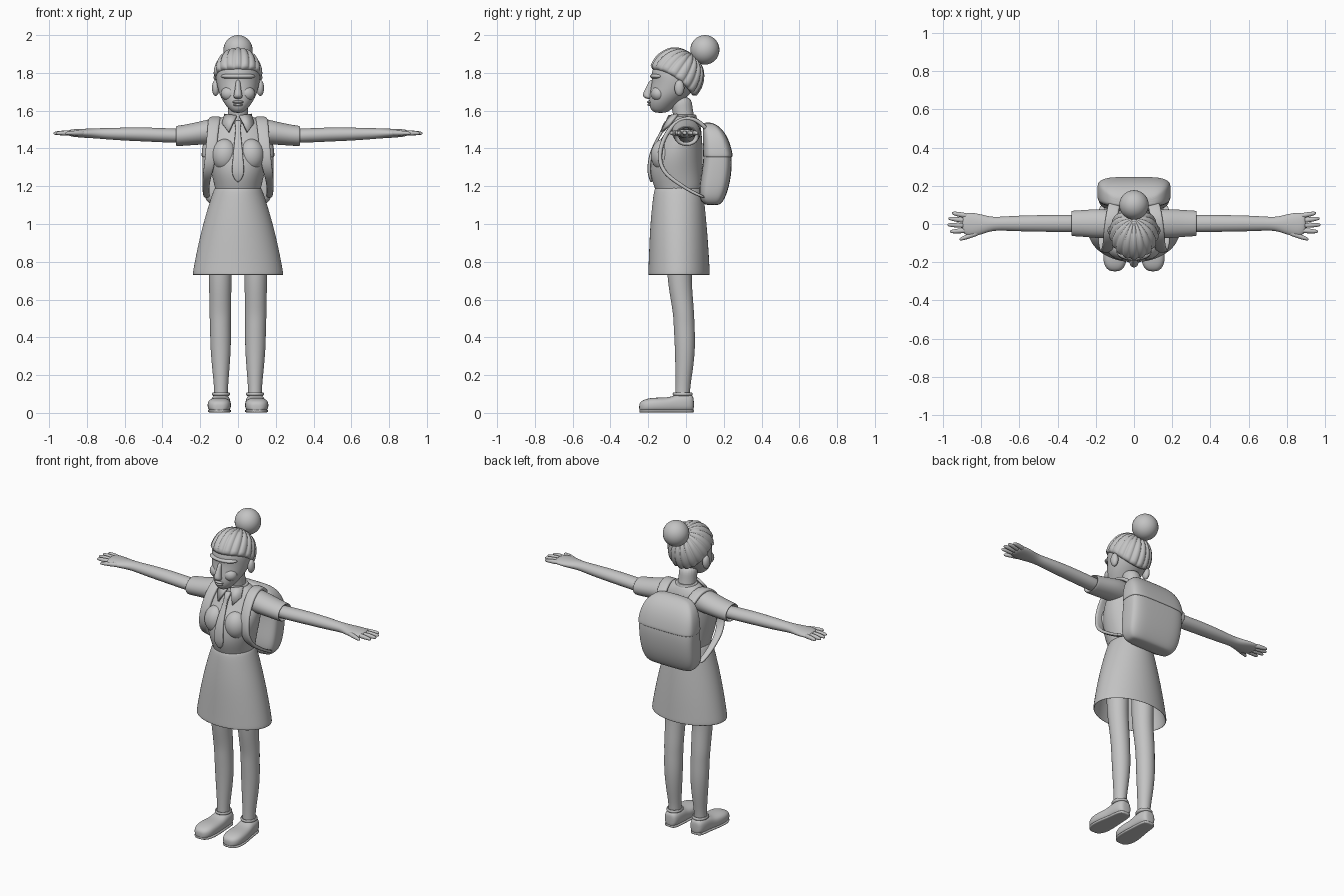
import bpy, bmesh, math
from mathutils import Vector

X, Y, Z = Vector((1, 0, 0)), Vector((0, 1, 0)), Vector((0, 0, 1))
grey = bpy.data.materials.new("clay grey")
grey.diffuse_color = (0.55, 0.55, 0.55, 1)


def finish(name, bm, subdiv=1):
    bmesh.ops.recalc_face_normals(bm, faces=bm.faces)
    me = bpy.data.meshes.new(name)
    bm.to_mesh(me)
    bm.free()
    me.shade_smooth()
    me.materials.append(grey)
    ob = bpy.data.objects.new(name, me)
    bpy.context.collection.objects.link(ob)
    if subdiv:
        ob.modifiers.new("smooth", 'SUBSURF').levels = subdiv
        ob.modifiers["smooth"].render_levels = subdiv
    return ob


def loft(name, rings, axes=None, ref=X, n=20, power=2, subdiv=2):
    """Rings are (x, y, z, a, b): half sizes along two fixed axes,
    or along ref and the path's own normal when axes is None."""
    bm = bmesh.new()
    loops = []
    pts = [Vector(r[:3]) for r in rings]
    for i, r in enumerate(rings):
        if axes:
            u, v = axes
        else:
            t = (pts[min(i + 1, len(pts) - 1)] - pts[max(i - 1, 0)]).normalized()
            v = t.cross(ref).normalized()
            u = v.cross(t)
        loop = []
        for k in range(n):
            c, s = math.cos(2 * math.pi * k / n), math.sin(2 * math.pi * k / n)
            c = math.copysign(abs(c) ** (2 / power), c)
            s = math.copysign(abs(s) ** (2 / power), s)
            loop.append(bm.verts.new(pts[i] + u * c * r[3] + v * s * r[4]))
        loops.append(loop)
    for p, q in zip(loops, loops[1:]):
        for k in range(n):
            bm.faces.new((p[k], p[(k + 1) % n], q[(k + 1) % n], q[k]))
    bm.faces.new(loops[0])
    bm.faces.new(loops[-1])
    return finish(name, bm, subdiv)


def upright(name, rows, **kw):
    """Rows are (z, centre y, half width, half depth)."""
    return loft(name, [(0, y, z, a, b) for z, y, a, b in rows], (X, Y), **kw)


def ball(name, centre, radii):
    bm = bmesh.new()
    bmesh.ops.create_uvsphere(bm, u_segments=28, v_segments=18, radius=1)
    for v in bm.verts:
        v.co = Vector(centre) + Vector([a * b for a, b in zip(v.co, radii)])
    return finish(name, bm, 0)


# Head and neck
upright("head", [(1.588, -.135, .02, .025), (1.60, -.135, .042, .05), (1.635, -.12, .072, .078),
                 (1.68, -.09, .098, .105), (1.73, -.06, .112, .126), (1.765, -.053, .118, .128),
                 (1.80, -.05, .119, .136), (1.85, -.045, .11, .122), (1.89, -.045, .085, .09),
                 (1.915, -.045, .04, .045)])
upright("neck", [(1.48, .0, .06, .06), (1.56, -.01, .055, .056), (1.61, -.02, .053, .055),
                 (1.68, -.03, .055, .06)])
# Face features
upright("nose", [(1.765, -.18, .012, .012), (1.73, -.19, .014, .018), (1.69, -.205, .022, .026),
                 (1.672, -.203, .026, .024), (1.662, -.195, .015, .014)], n=12)
ball("brow", (0, -.145, 1.782), (.092, .046, .018))
ball("upper_lip", (0, -.186, 1.646), (.03, .02, .009))
ball("lower_lip", (0, -.184, 1.632), (.025, .02, .009))
for s in (-1, 1):
    ball("cheek", (s * .045, -.145, 1.69), (.045, .04, .04))
    ball("ear", (s * .118, -.035, 1.72), (.02, .026, .042))


# Braided hair, drawn back to the bun as one ridged cap
def braided_hair(ridges=18, per=8, rows=16):
    pole = Vector((0, .57, .82)).normalized()
    front = Vector((0, -pole.z, pole.y))
    bm = bmesh.new()
    loops = []
    for j in range(rows + 2):
        loop = []
        for k in range(ridges * per):
            p = 2 * math.pi * k / (ridges * per)
            edge = math.radians(95 + (15 if math.sin(p) > 0 else 10) * math.sin(p) ** 2)
            t = edge * (.06 + .94 * min(j, rows) / rows)
            d = pole * math.cos(t) + (X * math.cos(p) + front * math.sin(p)) * math.sin(t)
            r = .965 + .07 * abs(math.sin(ridges * p / 2)) ** .7 * min(1, t * 1.3)
            if j >= rows:
                r = .94 if j == rows else .8
            loop.append(bm.verts.new((d.x * .126 * r, -.05 + d.y * .142 * r, 1.785 + d.z * .147 * r)))
        loops.append(loop)
    for a, b in zip(loops, loops[1:]):
        for k in range(len(a)):
            m = (k + 1) % len(a)
            bm.faces.new((a[k], a[m], b[m], b[k]))
    bm.faces.new(loops[0])
    bm.faces.new(loops[-1])
    return finish("braided_hair", bm, 0)


braided_hair()
ball("hair_bun", (0, .1, 1.922), (.077, .077, .078))

# Shirt, collar and tie
upright("shirt", [(1.15, -.038, .115, .115), (1.19, -.04, .123, .126), (1.21, -.042, .127, .132),
                  (1.27, -.052, .142, .14), (1.34, -.05, .16, .138), (1.40, -.04, .168, .13),
                  (1.46, -.02, .17, .105), (1.52, -.005, .15, .085), (1.555, -.005, .105, .068),
                  (1.578, -.008, .06, .058)], n=24)
upright("collar_band", [(1.53, -.006, .08, .07), (1.565, -.008, .07, .066), (1.582, -.008, .063, .062),
                        (1.575, -.008, .055, .055)])
upright("tie", [(1.55, -.093, .012, .01), (1.54, -.1, .02, .016), (1.515, -.116, .015, .013),
                (1.50, -.122, .013, .008), (1.42, -.168, .022, .009), (1.35, -.192, .028, .009),
                (1.28, -.197, .034, .009), (1.25, -.19, .028, .009), (1.22, -.182, .006, .007)],
        n=12, power=4)
for s in (-1, 1):
    ball("bust", (s * .07, -.118, 1.365), (.07, .068, .085))
    bm = bmesh.new()
    flap = [(.008, -.088, 1.572), (.07, -.045, 1.58), (.083, -.085, 1.53), (.05, -.128, 1.487)]
    bm.faces.new([bm.verts.new((s * x, y, z)) for x, y, z in flap])
    ob = finish("collar_flap", bm, 0)
    ob.modifiers.new("thickness", 'SOLIDIFY').thickness = .014
    ob.modifiers["thickness"].offset = 0

# Skirt, hollow below
upright("skirt", [(1.20, -.04, .115, .115), (1.19, -.04, .126, .128), (1.12, -.04, .15, .138),
                  (1.0, -.04, .186, .15), (.87, -.038, .217, .158), (.76, -.037, .238, .163),
                  (.732, -.037, .242, .165), (.728, -.037, .236, .16), (.75, -.037, .228, .154),
                  (.9, -.038, .2, .142), (1.05, -.04, .155, .125)], n=28)

# Arms and legs
for s in (-1, 1):
    def across(name, rows, **kw):
        # Rows are (x, centre y, centre z, half depth, half height).
        return loft(name, [(s * r[0], *r[1:]) for r in rows], (Y, Z), **kw)

    across("sleeve", [(.06, 0, 1.495, .06, .06), (.12, 0, 1.492, .075, .07), (.18, .002, 1.485, .078, .064),
                      (.25, .003, 1.474, .072, .058), (.31, .003, 1.467, .068, .055),
                      (.328, .003, 1.466, .067, .054), (.33, .003, 1.466, .06, .047),
                      (.30, .003, 1.466, .05, .04)])
    across("arm", [(.25, .003, 1.466, .044, .038), (.36, .003, 1.468, .046, .038),
                   (.48, .003, 1.474, .044, .038), (.60, .003, 1.476, .042, .035),
                   (.70, .002, 1.478, .036, .03), (.75, 0, 1.48, .037, .027),
                   (.80, -.002, 1.48, .054, .025), (.85, -.004, 1.481, .064, .022),
                   (.885, 0, 1.482, .058, .019), (.90, .004, 1.482, .04, .012)])
    # Four fingers and a thumb: root x, root y, tip x, tip y
    for x0, y0, x1, y1 in ((.86, .04, .955, .058), (.87, .016, .973, .03), (.87, -.008, .978, -.004),
                           (.86, -.032, .965, -.04), (.80, -.04, .915, -.082)):
        rows = [(s * (x0 + (x1 - x0) * f), y0 + (y1 - y0) * f, 1.481 + dz, r, r)
                for f, r, dz in ((0, .015, 0), (.5, .014, .001), (.88, .011, 0), (1, .005, -.002))]
        loft("finger", rows, ref=Z, n=10, subdiv=1)

    loft("leg", [(s * x, y, z, a, b) for x, y, z, a, b in (
        (.094, -.035, 1.0, .065, .07), (.094, -.035, .80, .064, .068), (.094, -.034, .70, .061, .064),
        (.094, -.022, .60, .058, .06), (.094, -.012, .52, .058, .056), (.093, -.01, .46, .055, .056),
        (.092, -.005, .36, .056, .055), (.091, -.008, .25, .048, .049), (.09, -.016, .15, .038, .04),
        (.09, -.018, .10, .037, .039), (.09, -.02, .05, .036, .038))], (X, Y))
    # Shoe, sole and ankle strap
    loft("shoe", [(s * x, y, z, a, b) for x, y, z, a, b in (
        (.09, .042, .045, .02, .03), (.09, .034, .05, .04, .045), (.091, 0, .052, .05, .05),
        (.092, -.05, .05, .053, .049), (.095, -.085, .042, .056, .041), (.098, -.13, .041, .062, .04),
        (.10, -.18, .041, .063, .04), (.10, -.22, .037, .055, .035), (.10, -.242, .033, .035, .026),
        (.10, -.248, .03, .015, .014))], (X, Z), power=2.6)
    loft("sole", [(s * .09, .042, .01, .025, .009), (s * .091, .025, .01, .046, .009),
                  (s * .092, -.05, .01, .05, .009), (s * .098, -.14, .01, .063, .009),
                  (s * .10, -.20, .01, .062, .009), (s * .10, -.235, .01, .045, .009),
                  (s * .10, -.248, .01, .02, .008)], (X, Z), power=4)
    loft("ankle_strap", [(s * .09, -.016, .085, .05, .056), (s * .09, -.018, .105, .049, .054),
                         (s * .09, -.018, .112, .043, .047), (s * .09, -.018, .10, .036, .04)], (X, Y))
    # Backpack strap over the shoulder and under the arm
    loft("backpack_strap", [(s * x, y, z, a, b) for x, y, z, a, b in (
        (.10, .12, 1.49, .032, .012), (.11, .075, 1.54, .032, .012), (.12, .02, 1.565, .032, .012),
        (.128, -.05, 1.548, .032, .012), (.134, -.105, 1.48, .03, .012), (.142, -.138, 1.40, .03, .012),
        (.15, -.14, 1.32, .028, .012), (.163, -.105, 1.26, .024, .011), (.17, -.04, 1.215, .02, .01),
        (.17, .03, 1.17, .018, .009), (.165, .10, 1.14, .018, .009))], n=12, power=3.5)

# Backpack with an overlapping top flap
upright("backpack", [(1.10, .14, .13, .03), (1.108, .138, .155, .05), (1.14, .139, .178, .069),
                     (1.20, .15, .187, .079), (1.28, .163, .19, .079), (1.36, .169, .19, .075),
                     (1.43, .16, .182, .068), (1.48, .146, .162, .055), (1.515, .13, .13, .038),
                     (1.532, .115, .09, .018)], n=28, power=4)
upright("backpack_flap", [(1.355, .169, .18, .06), (1.352, .169, .193, .079), (1.37, .168, .194, .079),
                          (1.43, .161, .187, .072), (1.485, .147, .167, .059), (1.52, .131, .134, .041),
                          (1.538, .115, .09, .02)], n=28, power=4)
